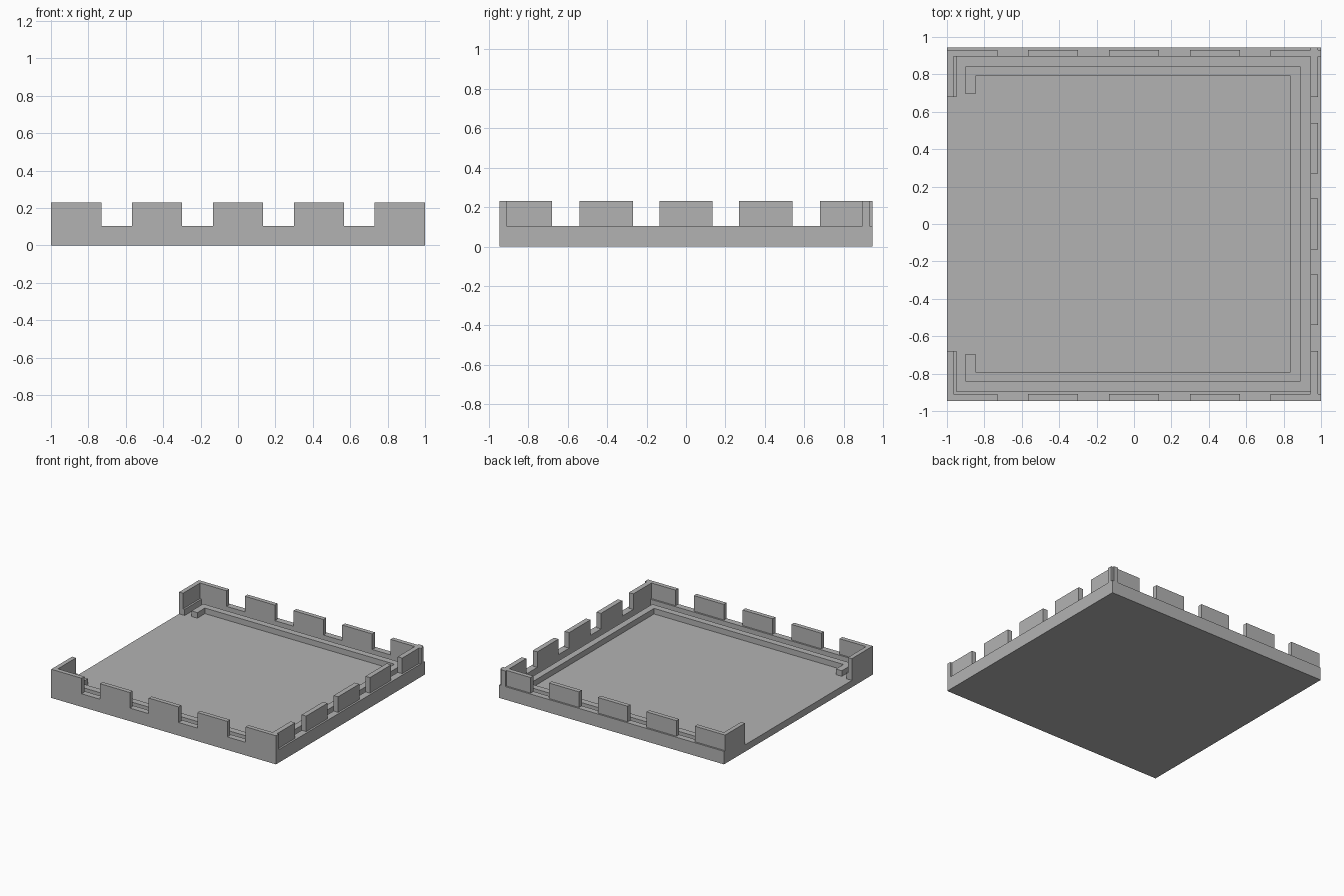
import bpy
import bmesh
from mathutils import Vector

cube = bpy.data.objects.get("Cube")
if cube:
    bpy.data.objects.remove(cube, do_unlink=True)

grey = bpy.data.materials.new("plain grey")
grey.use_nodes = True
COLOUR = (0.45, 0.45, 0.45, 1)
grey.diffuse_color = COLOUR
grey.node_tree.nodes["Principled BSDF"].inputs["Base Color"].default_value = COLOUR

# Main sizes
X, Y = 1.0, 0.945            # outer half sizes
IN_X, IN_Y = 0.945, 0.896    # inner wall faces
FLOOR, LEDGE, TOP = 0.055, 0.105, 0.23
THICK = 0.035                # thickness of the battlements
FRONT = -Y + THICK           # back of the front panel
LIP = -X + 0.05              # inner face of the corner returns
END = 0.68                   # where the corner returns stop


def extrude(name, points, move):
    """Extrude a closed 3D outline by a vector."""
    bm = bmesh.new()
    face = bm.faces.new([bm.verts.new(p) for p in points])
    new = bmesh.ops.extrude_face_region(bm, geom=[face], use_keep_orig=True)["geom"]
    verts = [v for v in new if isinstance(v, bmesh.types.BMVert)]
    bmesh.ops.translate(bm, vec=Vector(move), verts=verts)
    bmesh.ops.recalc_face_normals(bm, faces=bm.faces)
    mesh = bpy.data.meshes.new(name)
    bm.to_mesh(mesh)
    bm.free()
    mesh.materials.append(grey)
    obj = bpy.data.objects.new(name, mesh)
    bpy.context.collection.objects.link(obj)
    return obj


def slab(name, outline, z0, z1):
    return extrude(name, [(x, y, z0) for x, y in outline], (0, 0, z1 - z0))


def block(name, x0, x1, y0, y1):
    """Battlement block standing on the ledge."""
    return slab(name, [(x0, y0), (x1, y0), (x1, y1), (x0, y1)], LEDGE, TOP)


# Floor, open along the left edge between the corner returns
slab("floor", [(-X, -END), (LIP, -END), (LIP, -IN_Y), (IN_X, -IN_Y),
               (IN_X, IN_Y), (LIP, IN_Y), (LIP, END), (-X, END)], 0, FLOOR)

# Low surrounding wall with short returns at the open side
slab("wall", [(-X, -END), (-X, FRONT), (X, FRONT), (X, Y), (-X, Y), (-X, END),
              (LIP, END), (LIP, IN_Y), (IN_X, IN_Y), (IN_X, -IN_Y),
              (LIP, -IN_Y), (LIP, -END)], 0, LEDGE)

# Front panel, cut as one battlement profile
spans_x = [(-X, -0.73), (-0.567, -0.30), (-0.133, 0.133), (0.30, 0.567), (0.73, X)]
profile = [(X, 0), (-X, 0)]
for a, b in spans_x:
    profile += [(a, LEDGE), (a, TOP), (b, TOP), (b, LEDGE)]
profile = [p for p in profile if not (abs(p[0]) == X and p[1] == LEDGE)]
extrude("front_panel", [(x, -Y, z) for x, z in profile], (0, THICK, 0))

# Back battlements, level with the inner wall face
BACK = IN_Y + THICK
for i, (a, b) in enumerate(spans_x[1:]):
    block(f"back_battlement_{i + 1}", a, b, IN_Y, BACK)

# Right-hand battlements, crossing the back row at the corner
SIDE = IN_X + 0.04
spans_y = [(FRONT, -END), (-0.54, -0.27), (-0.135, 0.135), (0.27, 0.54),
           (END, IN_Y), (BACK, Y)]
for i, (a, b) in enumerate(spans_y):
    block(f"side_battlement_{i + 1}", IN_X, SIDE, a, b)

# Corner battlements at the open side
block("open_side_front_corner", -X, -X + THICK, FRONT, -END)
slab("open_side_back_corner", [(-X, END), (-X + THICK, END), (-X + THICK, IN_Y),
                               (-0.73, IN_Y), (-0.73, BACK), (-X, BACK)], LEDGE, TOP)

# Inner rail forming a groove inside the wall
RX, LX, RY, W, STUB = 0.89, -0.90, 0.843, 0.052, 0.695
slab("inner_rail", [(LX, -STUB), (LX, -RY), (RX, -RY), (RX, RY), (LX, RY), (LX, STUB),
                    (LX + W, STUB), (LX + W, RY - W), (RX - W, RY - W),
                    (RX - W, W - RY), (LX + W, W - RY), (LX + W, -STUB)], FLOOR, 0.1)
